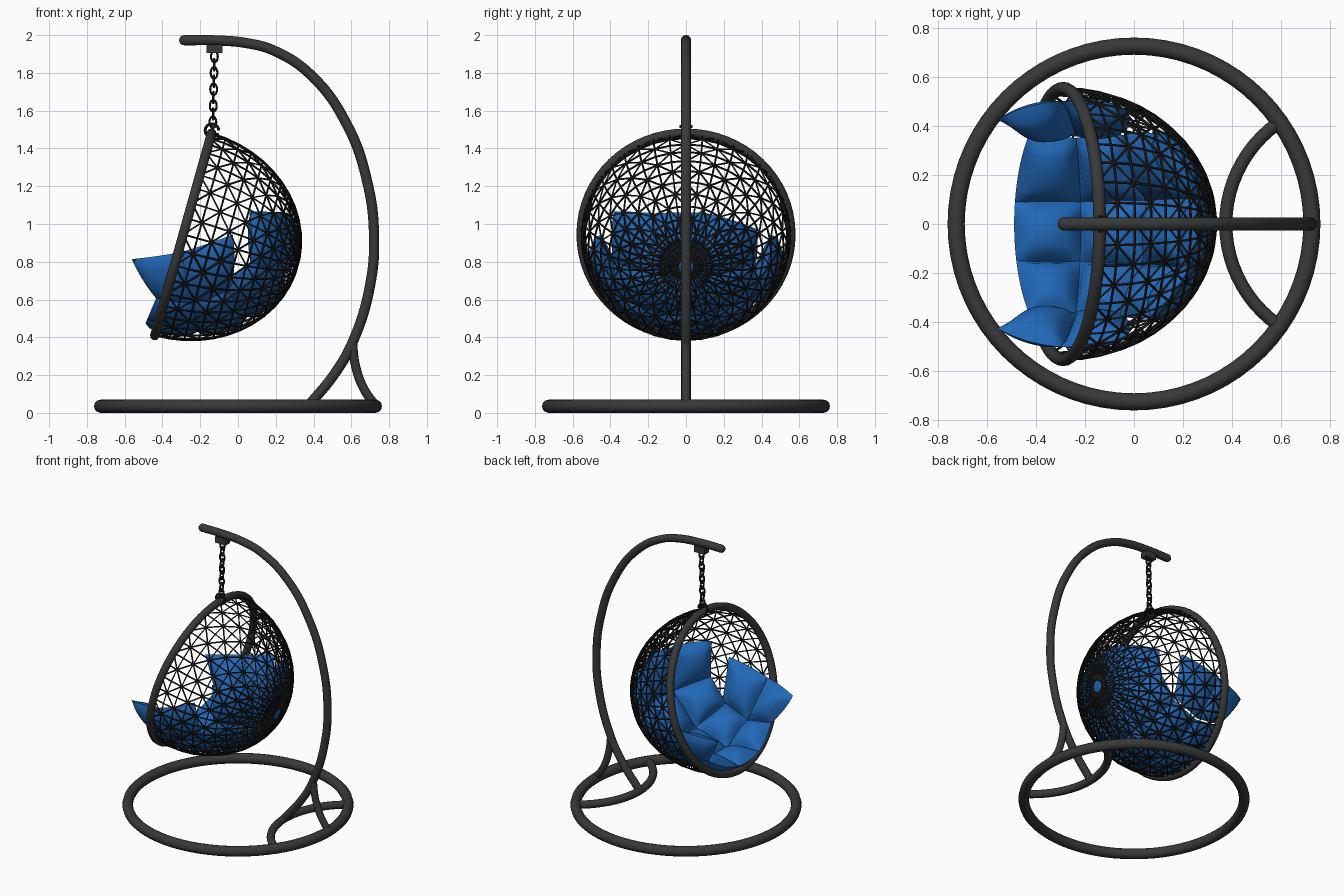
import bpy, bmesh, math
from mathutils import Vector
from math import sin, cos, radians, pi, sqrt

if "Cube" in bpy.data.objects:
    bpy.data.objects.remove(bpy.data.objects["Cube"])


def mat(name, rgb):
    m = bpy.data.materials.new(name)
    m.diffuse_color = (*rgb, 1)
    m.use_nodes = True
    m.node_tree.nodes["Principled BSDF"].inputs["Base Color"].default_value = m.diffuse_color
    return m


GREY = mat("dark grey metal", (0.040, 0.040, 0.040))
BLACK = mat("black wicker", (0.012, 0.012, 0.012))
BLUE = mat("blue fabric", (0.015, 0.14, 0.48))


def tube(name, paths, radius, material, closed=False, smooth_path=False, res=4):
    """Round tubes along one or more point lists, turned into one mesh."""
    cu = bpy.data.curves.new(name, 'CURVE')
    cu.dimensions = '3D'
    cu.bevel_depth = radius
    cu.bevel_resolution = res
    cu.use_fill_caps = True
    for pts in paths:
        if smooth_path:
            s = cu.splines.new('BEZIER')
            s.bezier_points.add(len(pts) - 1)
            s.resolution_u = 10
            for b, p in zip(s.bezier_points, pts):
                b.co = p
                b.handle_left_type = b.handle_right_type = 'AUTO'
        else:
            s = cu.splines.new('POLY')
            s.points.add(len(pts) - 1)
            for b, p in zip(s.points, pts):
                b.co = (*p, 1)
        s.use_cyclic_u = closed
    ob = bpy.data.objects.new(name, cu)
    bpy.context.collection.objects.link(ob)
    cu.materials.append(material)
    bpy.ops.object.select_all(action='DESELECT')
    ob.select_set(True)
    bpy.context.view_layer.objects.active = ob
    bpy.ops.object.convert(target='MESH')
    if res > 0:
        bpy.ops.object.shade_smooth_by_angle(angle=radians(50))
    return bpy.context.object


def circle(c, a, b, n):
    return [Vector(c) + Vector(a) * cos(2 * pi * i / n) + Vector(b) * sin(2 * pi * i / n)
            for i in range(n)]


# Stand: floor ring, inner floor arc, curved pole and its brace
tube("base_ring", [circle((0, 0, .035), (.727, 0, 0), (0, .727, 0), 72)], .035, GREY, closed=True)
arc = [(.88 - .505 * cos(radians(a)), .505 * sin(radians(a)), .035) for a in range(-55, 56, 5)]
tube("base_arc", [arc], .027, GREY)
pole = [(-.285, 1.973), (-.12, 1.972), (.05, 1.957), (.19, 1.918), (.39, 1.785), (.58, 1.52),
        (.685, 1.22), (.72, .945), (.70, .68), (.605, .37), (.51, .205), (.375, .04)]
tube("pole", [[(x, 0, z) for x, z in pole]], .027, GREY, smooth_path=True)
brace = [(.605, .38), (.622, .25), (.665, .13), (.73, .035)]
tube("pole_brace", [[(x, 0, z) for x, z in brace]], .024, GREY, smooth_path=True)
bpy.ops.mesh.primitive_uv_sphere_add(segments=16, ring_count=8, radius=.027, location=(-.285, 0, 1.973))
tip = bpy.context.object
tip.name = "pole_tip"
tip.data.materials.append(GREY)
bpy.ops.object.shade_smooth()

# Hanger block and chain
bpy.ops.mesh.primitive_cube_add(size=1, location=(-.125, 0, 1.928))
block = bpy.context.object
block.name = "hanger_block"
block.scale = (.085, .05, .044)
block.data.materials.append(GREY)
links = []
for i in range(9):
    side = (.018, 0, 0) if i % 2 == 0 else (0, .018, 0)
    links.append(circle((-.125 - .001 * i, 0, 1.887 - .0435 * i), side, (0, 0, .031), 14))
tube("chain", links, .0065, BLACK, closed=True, res=1)
tube("rim_clamp", [circle((-.138, 0, 1.495), (.036, 0, 0), (0, 0, .036), 16),
                   [(-.136, -.035, 1.515), (-.136, .035, 1.515)]], .009, BLACK, res=1)

# Basket frame: tilted half ellipsoid, opening towards -x
C = Vector((-.29, 0, .945))
U = Vector((.27, 0, .963)).normalized()
V = Vector((0, 1, 0))
N = Vector((U.z, 0, -U.x))
RAD, DEPTH = .555, .63
tube("basket_rim", [circle(C, U * RAD, V * RAD, 64)], .026, GREY, closed=True)

# Woven shell: rings, ribs and crossing diagonals
RIBS, RINGS = 40, 12


def shell(i, j):
    phi = radians(4.5) + (pi / 2 - radians(4.5)) * j / RINGS
    th = 2 * pi * i / RIBS
    return C + N * DEPTH * cos(phi) + (U * cos(th) + V * sin(th)) * RAD * sin(phi)


tube("basket_rings", [[shell(i, j) for i in range(RIBS)] for j in range(RINGS)],
     .0052, BLACK, closed=True, res=0)
strands = [[shell(i, j) for j in range(RINGS + 1)] for i in range(RIBS)]
for d in (1, -1):
    strands += [[shell(i + d * j, j) for j in range(RINGS + 1)] for i in range(0, RIBS, 2)]
tube("basket_strands", strands, .0052, BLACK, res=0)


# Cushion: puffed cells pressed against the inside of the shell
def press(p, k):
    a = p.dot(N)
    return C + p * (k / sqrt((a / DEPTH) ** 2 + (p.length_squared - a * a) / RAD ** 2))


def ang(t, s):
    t, s = radians(t), radians(s)
    return Vector((sin(t) * cos(s), sin(s), -cos(t) * cos(s))) * .5


def cushion(name, grid, n=10):
    bm = bmesh.new()
    for r0, r1 in zip(grid, grid[1:]):
        for a, b, c, d in zip(r0, r0[1:], r1, r1[1:]):
            for layer in (-.17, .05):
                vs = []
                for i in range(n + 1):
                    for j in range(n + 1):
                        u, v = i / n, j / n
                        p = (a * (1 - v) + b * v) * (1 - u) + (c * (1 - v) + d * v) * u
                        puff = (16 * u * (1 - u) * v * (1 - v)) ** .5
                        vs.append(bm.verts.new(press(p, .92 + layer * puff)))
                for i in range(n):
                    for j in range(n):
                        q = i * (n + 1) + j
                        bm.faces.new((vs[q], vs[q + 1], vs[q + n + 2], vs[q + n + 1]))
    bmesh.ops.remove_doubles(bm, verts=bm.verts, dist=.0005)
    bmesh.ops.recalc_face_normals(bm, faces=bm.faces)
    me = bpy.data.meshes.new(name)
    bm.to_mesh(me)
    bm.free()
    me.materials.append(BLUE)
    ob = bpy.data.objects.new(name, me)
    bpy.context.collection.objects.link(ob)
    bpy.ops.object.select_all(action='DESELECT')
    ob.select_set(True)
    bpy.context.view_layer.objects.active = ob
    bpy.ops.object.shade_smooth_by_angle(angle=radians(45))


# Seat and back strip, three cells wide; the -y top corner stands higher
strip = [[ang(t, s) for s in (-45, -17, 10, 43)] for t in (-23, 8, 38, 68)]
strip.append([ang(t, s) for t, s in ((109, -46), (102, -17), (102, 10), (94, 44))])
cushion("seat_and_back_cushion", strip)

# Side wings with raised pointed corners
for name, m in (("wing_cushion_right", -1), ("wing_cushion_left", 1)):
    low = [ang(t, 44 * m) for t in (-23, 8, 42)]
    high = [Vector((-.25, .39 * m, -.12)), Vector((-.01, .48 * m, -.09)), Vector((.26, .45 * m, 0))]
    cushion(name, [low, high])
